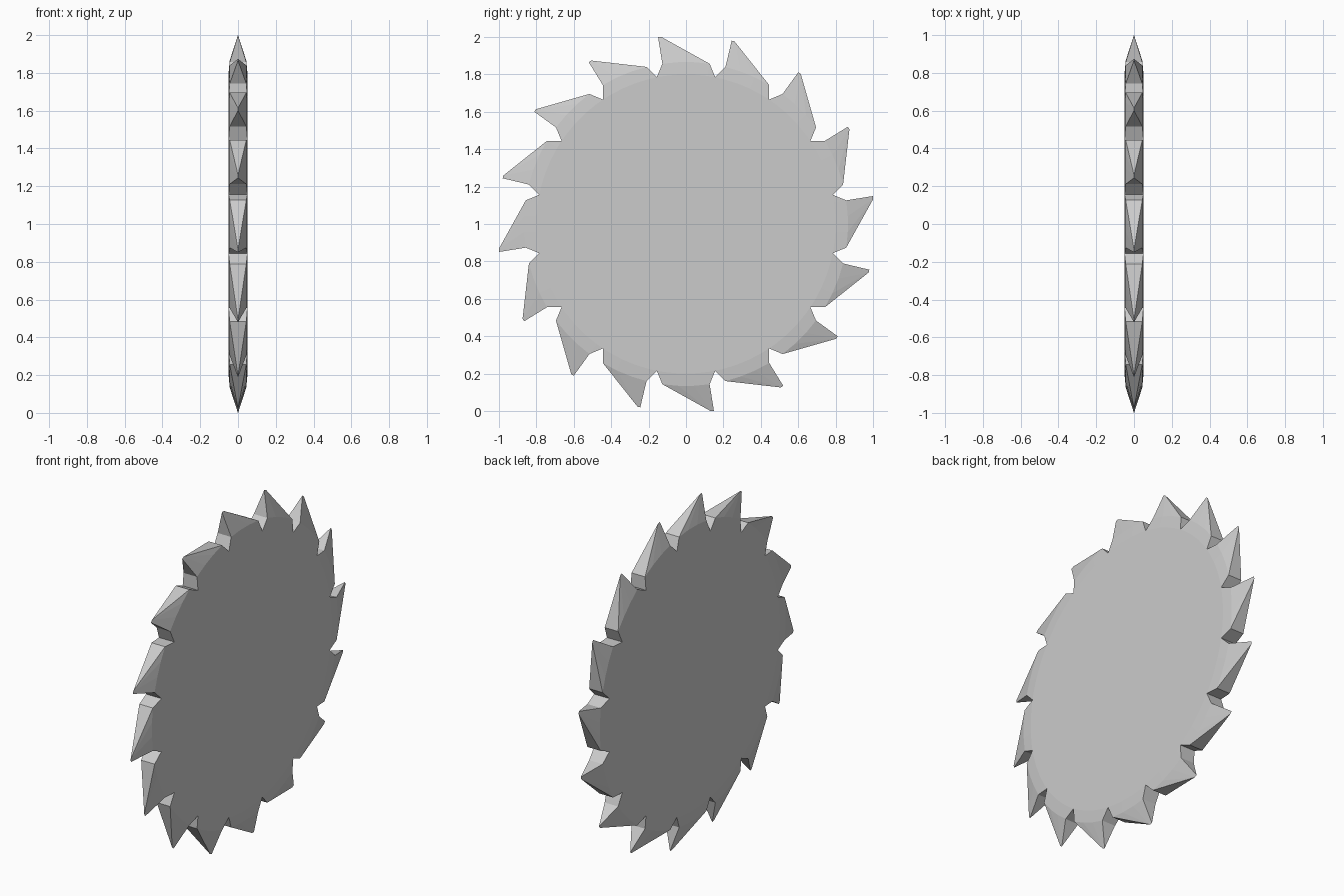
import bpy, bmesh
from math import radians, sin, cos

if "Cube" in bpy.data.objects:
    bpy.data.objects.remove(bpy.data.objects["Cube"])

TEETH = 16
R_ROOT, R_BASE, R_TIP = 0.80, 0.866, 1.01
H_ROOT, H_BASE = 0.05, 0.044
PITCH = 360 / TEETH
ARC = [-8.4, -2.8, 2.8, 8.4]      # tooth base, degrees from tooth centre

bm = bmesh.new()


def vert(x, r, deg):
    a = radians(deg)
    return bm.verts.new((x, r * cos(a), 1 + r * sin(a)))


# shared tooth points: notches, root arc, base arc on both sides, thin tip edge
sides = (-1, 1)
notch, root, base, tip = {}, {}, {}, {}
for i in range(TEETH):
    c = PITCH * i
    tip[i] = [vert(0, R_TIP, c + 7.6), vert(0, R_TIP, c + 8.5)]
    for s in sides:
        notch[s, i] = vert(s * H_ROOT, R_ROOT, c - PITCH / 2)
        root[s, i] = [vert(s * H_ROOT, R_ROOT, c + d) for d in ARC]
        base[s, i] = [vert(s * H_BASE, R_BASE, c + d) for d in ARC]

for s in sides:
    # flat disc side
    bm.faces.new([v for i in range(TEETH) for v in [notch[s, i]] + root[s, i]])
    for i in range(TEETH):
        n0, n1 = notch[s, i], notch[s, (i + 1) % TEETH]
        r, b, t = root[s, i], base[s, i], tip[i]
        # shoulder ring
        bm.faces.new([n0, r[0], b[0]])
        bm.faces.new([r[-1], n1, b[-1]])
        for k in range(len(ARC) - 1):
            bm.faces.new([r[k], r[k + 1], b[k + 1], b[k]])
            # tapering tooth flank
            bm.faces.new([b[k], b[k + 1], t[0]])
        bm.faces.new([b[-1], t[1], t[0]])

# edge walls: long ramp, steep face and gullet walls
for i in range(TEETH):
    j = (i + 1) % TEETH
    L, R = base[-1, i], base[1, i]
    bm.faces.new([notch[-1, i], notch[1, i], R[0], L[0]])
    bm.faces.new([L[0], R[0], tip[i][0]])
    bm.faces.new([L[-1], R[-1], tip[i][1]])
    bm.faces.new([L[-1], R[-1], notch[1, j], notch[-1, j]])

bmesh.ops.recalc_face_normals(bm, faces=bm.faces)
mesh = bpy.data.meshes.new("saw_blade")
bm.to_mesh(mesh)
bm.free()
blade = bpy.data.objects.new("saw_blade", mesh)
bpy.context.collection.objects.link(blade)
